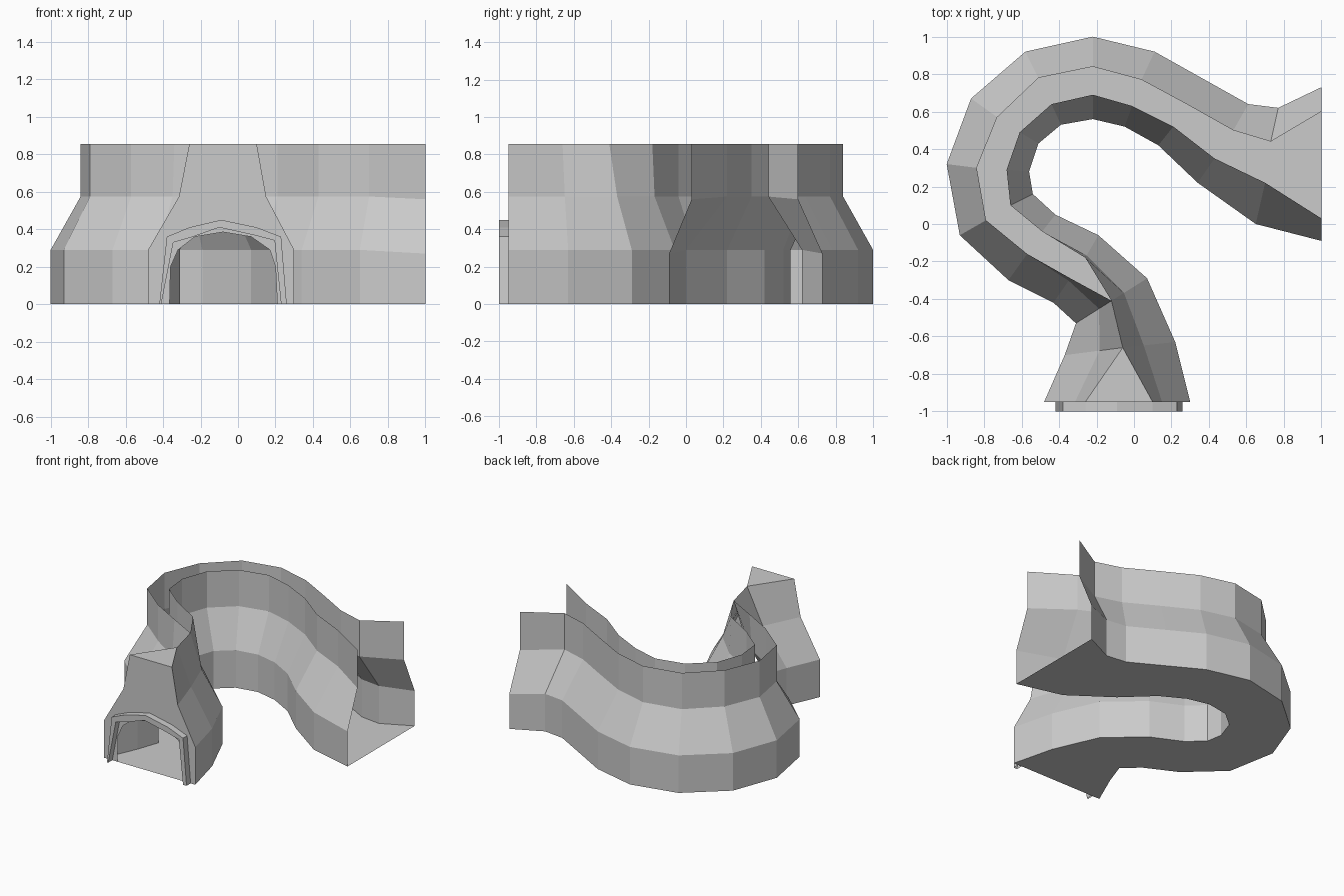
import bpy, bmesh
from mathutils import Vector

if "Cube" in bpy.data.objects:
    bpy.data.objects.remove(bpy.data.objects["Cube"])


def make_object(name, bm):
    bmesh.ops.remove_doubles(bm, verts=bm.verts, dist=0.0005)
    bmesh.ops.recalc_face_normals(bm, faces=bm.faces)
    mesh = bpy.data.meshes.new(name)
    bm.to_mesh(mesh)
    bm.free()
    ob = bpy.data.objects.new(name, mesh)
    bpy.context.collection.objects.link(ob)
    return ob


def face(bm, pts):
    bm.faces.new([bm.verts.new(p) for p in pts])


# plan stations from the open east end round the bend to the front portal
outer_base = [(1, .73), (.77, .62), (.61, .64), (.36, .78), (.11, .92), (-.22, 1),
              (-.58, .92), (-.87, .67), (-1, .32), (-.93, -.06), (-.67, -.30),
              (-.43, -.42), (-.31, -.53), (-.37, -.70), (-.48, -.95)]
outer_neck = [(1, .60), (.73, .44), (.53, .50), (.29, .635), (.04, .77), (-.22, .84),
              (-.51, .78), (-.73, .57), (-.84, .30), (-.79, .02), (-.57, -.16),
              (-.34, -.29), (-.12, -.41), (-.06, -.66), (-.26, -.95)]
inner_neck = [(1, .03), (.70, .22), (.43, .35), (.21, .52), (-.01, .63), (-.22, .69),
              (-.44, .64), (-.61, .49), (-.68, .29), (-.66, .10), (-.49, -.04),
              (-.26, -.18), (-.12, -.41), (-.06, -.66), (.10, -.95)]
inner_base = [(1, -.09), (.65, 0), (.34, .22), (.13, .42), (-.05, .52), (-.22, .56),
              (-.39, .53), (-.51, .43), (-.56, .28), (-.54, .16), (-.42, .05),
              (-.19, -.06), (.07, -.29), (.22, -.63), (.30, -.95)]


def section(i):
    """Wall, sloped shoulder and neck on both sides of the channel."""
    low, mid, top = (.27, .56, .855) if i == 0 else (.29, .575, .855)
    # the shoulder stays wider than the ridge where the roof closes
    t = {11: .1, 12: .35, 13: .4, 14: .25}.get(i, 0)

    def side(base, neck):
        b, n = Vector(base[i]), Vector(neck[i])
        m = n.lerp(b, t)
        return [(*b, 0), (*b, low), (*m, mid), (*n, top)]
    return side(outer_base, outer_neck) + side(inner_base, inner_neck)[::-1]


# channel: floor, two leaning walls, open slot along the top
bm = bmesh.new()
rings = [[bm.verts.new(p) for p in section(i)] for i in range(len(outer_base))]
for a, b in zip(rings, rings[1:]):
    for j in range(8):
        k = (j + 1) % 8
        if j != 3:
            bm.faces.new((a[j], a[k], b[k], b[j]))
# small flat roof behind the front wall
face(bm, [section(14)[3], section(14)[4], section(13)[3]])
make_object("canyon_channel", bm)

# front wall with the arched opening
hole = [(-.365, 0), (-.36, .20), (-.32, .29), (-.23, .36), (-.08, .385),
        (.07, .36), (.17, .29), (.20, .20), (.21, 0)]
bm = bmesh.new()
face(bm, section(14) + [(x, -.95, z) for x, z in reversed(hole)])
make_object("front_wall", bm)

# raised arch frame standing proud of the front wall
rim_out = [(-.42, 0), (-.38, .36), (-.26, .41), (-.09, .45), (.10, .41), (.23, .36), (.26, 0)]
rim_in = [(-.41, 0), (-.345, .33), (-.24, .36), (-.10, .41), (.08, .37), (.195, .34), (.23, 0)]
bm = bmesh.new()
path = [[(*p, y) for p, y in ((o, -.95), (o, -1), (i, -1), (i, -.95))]
        for o, i in zip(rim_out, rim_in)]
for a, b in zip(path, path[1:]):
    for j in range(3):
        face(bm, [(x, y, z) for x, z, y in (a[j], a[j + 1], b[j + 1], b[j])])
make_object("portal_frame", bm)
